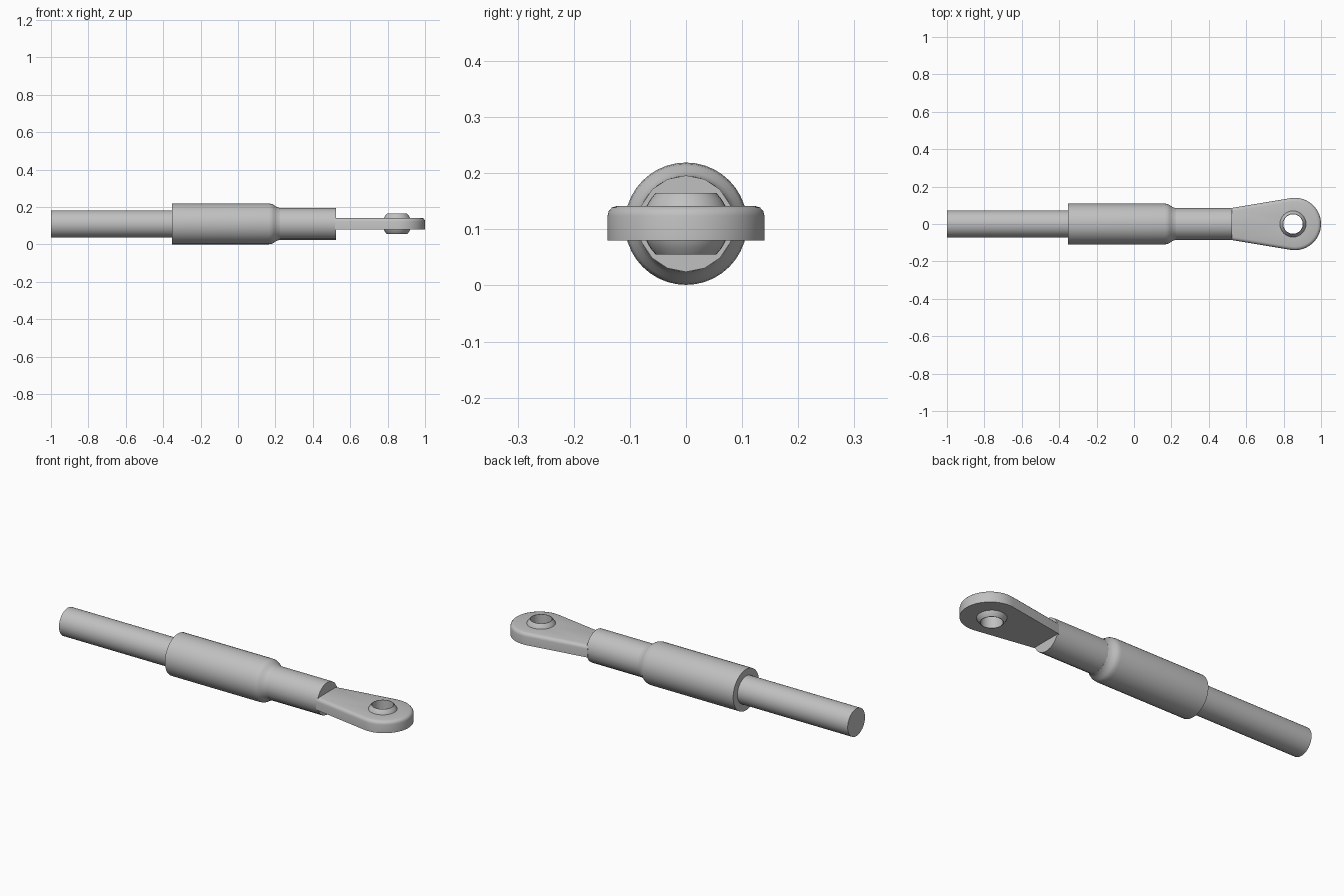
import bpy
import bmesh
from math import cos, sin, pi, radians, sqrt
from mathutils import Matrix

if "Cube" in bpy.data.objects:
    bpy.data.objects.remove(bpy.data.objects["Cube"], do_unlink=True)

AXIS_Z = 0.11      # height of the rod's centre line
EYE_X = 0.85       # centre of the eye hole

metal = bpy.data.materials.new("grey metal")
metal.use_nodes = True
GREY = (0.53, 0.53, 0.53, 1)
metal.diffuse_color = GREY
metal.node_tree.nodes["Principled BSDF"].inputs["Base Color"].default_value = GREY


def finish(name, bm, angle=35):
    bmesh.ops.remove_doubles(bm, verts=bm.verts, dist=1e-5)
    bmesh.ops.recalc_face_normals(bm, faces=bm.faces)
    mesh = bpy.data.meshes.new(name)
    bm.to_mesh(mesh)
    bm.free()
    mesh.materials.append(metal)
    obj = bpy.data.objects.new(name, mesh)
    bpy.context.collection.objects.link(obj)
    bpy.ops.object.select_all(action="DESELECT")
    obj.select_set(True)
    bpy.context.view_layer.objects.active = obj
    bpy.ops.object.shade_smooth_by_angle(angle=radians(angle))
    return obj


def bridge(bm, a, b):
    for i in range(len(a)):
        j = (i + 1) % len(a)
        bm.faces.new((a[i], a[j], b[j], b[i]))


def lathe(name, profile, sides, matrix, closed=False):
    """Turn (radius, distance along axis) points around the local z axis."""
    bm = bmesh.new()
    rings = [[bm.verts.new((r * cos(2 * pi * k / sides), r * sin(2 * pi * k / sides), d))
              for k in range(sides)] for r, d in profile]
    for a, b in zip(rings, rings[1:]):
        bridge(bm, a, b)
    if closed:
        bridge(bm, rings[-1], rings[0])
    else:
        bm.faces.new(rings[0])
        bm.faces.new(rings[-1])
    bm.transform(matrix)
    return finish(name, bm)


# Turned parts along the centre line
along_x = Matrix.Translation((0, 0, AXIS_Z)) @ Matrix.Rotation(pi / 2, 4, "Y")
lathe("rod", [(0.073, -1), (0.073, -0.33)], 32, along_x)
lathe("sleeve", [(0.109, -0.353), (0.109, 0.165), (0.107, 0.18), (0.102, 0.19),
                 (0.093, 0.202), (0.088, 0.213), (0.085, 0.225)], 40, along_x)
lathe("neck", [(0.086, 0.2), (0.086, 0.525)], 16, along_x)


# Eye plate: tapered outline with a round end, softened along its top edge
def outline(inset):
    span = radians(99.4)
    r = 0.14 - inset
    pts = [(0.86 + r * cos(a), r * sin(a))
           for a in (-span + 2 * span * k / 28 for k in range(29))]
    return pts + [(0.518, 0.085 - inset), (0.518, inset - 0.085)]


bm = bmesh.new()
layers = [(0, 0.08), (0, 0.124), (0.002, 0.132), (0.008, 0.139), (0.018, 0.142)]
rings = [[bm.verts.new((x, y, z)) for x, y in outline(i)] for i, z in layers]
for a, b in zip(rings, rings[1:]):
    bridge(bm, a, b)
holes = []
for outer, z in ((rings[0], 0.08), (rings[-1], 0.142)):
    hole = [bm.verts.new((EYE_X + 0.068 * cos(2 * pi * k / 32),
                          0.068 * sin(2 * pi * k / 32), z)) for k in range(32)]
    holes.append(hole)
    edges = []
    for loop in (outer, hole):
        for i, v in enumerate(loop):
            w = loop[(i + 1) % len(loop)]
            edges.append(bm.edges.get((v, w)) or bm.edges.new((v, w)))
    bmesh.ops.triangle_fill(bm, edges=edges, use_beauty=True)
bridge(bm, holes[0], holes[1])
finish("eye_plate", bm)

# Pivot ball: truncated sphere with a straight bore
BALL, HALF = 0.077, 0.0545
heights = [HALF * (k / 5 - 1) for k in range(11)]
ball = [(sqrt(BALL ** 2 - h ** 2), h) for h in heights] + [(0.052, HALF), (0.052, -HALF)]
lathe("pivot_ball", ball, 32, Matrix.Translation((EYE_X, 0, AXIS_Z)), closed=True)
